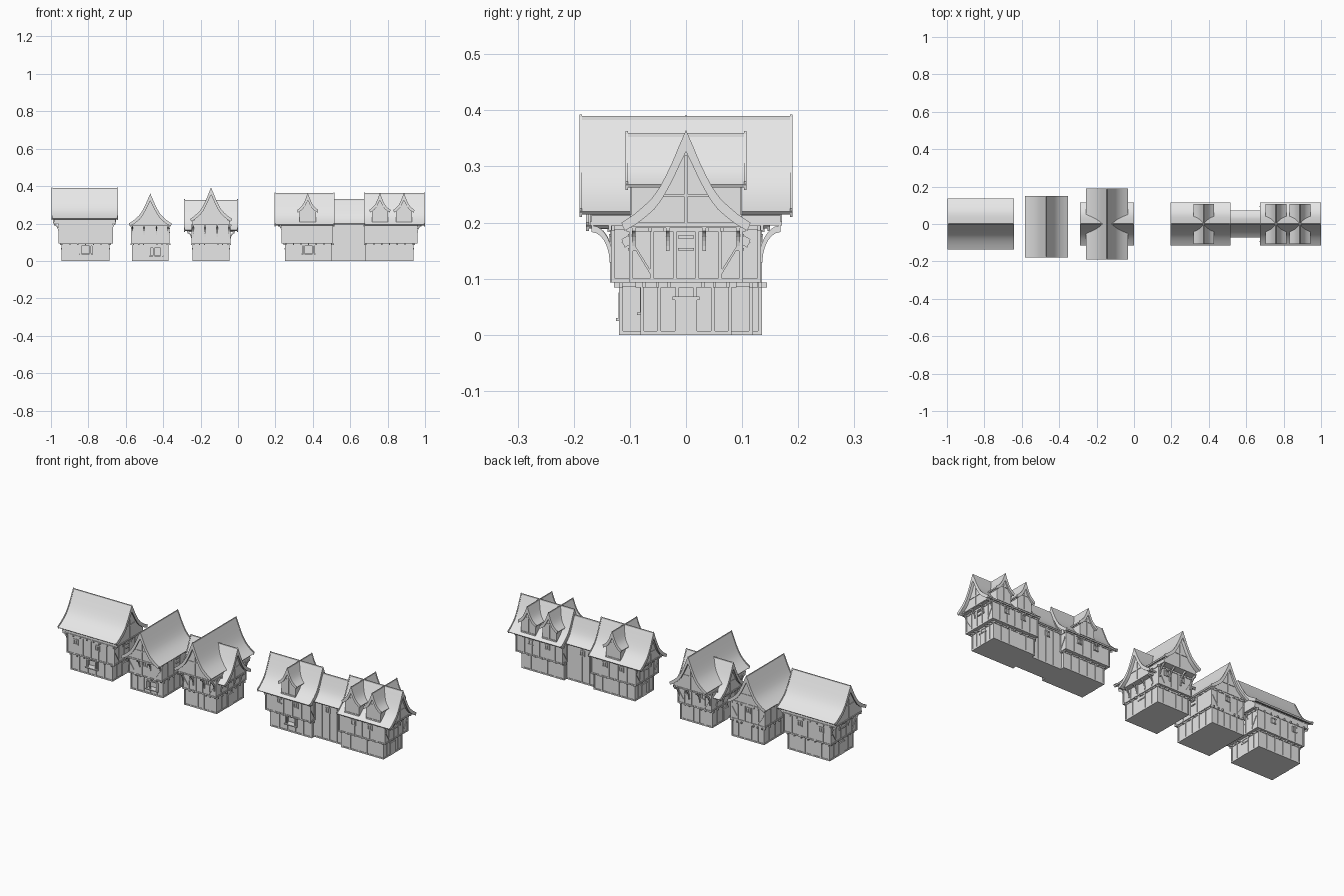
import bpy, bmesh, math

if "Cube" in bpy.data.objects:
    bpy.data.objects.remove(bpy.data.objects["Cube"], do_unlink=True)

plaster = bpy.data.materials.new("pale_grey")
plaster.use_nodes = True
plaster.diffuse_color = (0.8, 0.8, 0.8, 1)
plaster.node_tree.nodes["Principled BSDF"].inputs["Base Color"].default_value = (0.8, 0.8, 0.8, 1)

# Flared half profile of every roof: share of half width, share of height
FLARE = [(0, 1), (.1, .84), (.22, .64), (.31, .51), (.4, .39), (.52, .27), (.65, .18), (.82, .08), (1, 0)]


def finish(name, bm, smooth=False):
    bmesh.ops.recalc_face_normals(bm, faces=bm.faces)
    mesh = bpy.data.meshes.new(name)
    bm.to_mesh(mesh)
    bm.free()
    ob = bpy.data.objects.new(name, mesh)
    bpy.context.collection.objects.link(ob)
    mesh.materials.append(plaster)
    if smooth:
        bpy.ops.object.select_all(action="DESELECT")
        ob.select_set(True)
        bpy.context.view_layer.objects.active = ob
        bpy.ops.object.shade_smooth_by_angle(angle=math.radians(30))
    return ob


class Place:
    """Local frame: u runs along the ridge, v across it."""

    def __init__(self, axis, centre):
        self.axis, self.c = axis, centre

    def at(self, u, v, z):
        return (u, self.c + v, z) if self.axis == "x" else (self.c + v, u, z)

    def prism(self, bm, pts, u0, u1):
        a, b = [[bm.verts.new(self.at(u, v, z)) for v, z in pts] for u in (u0, u1)]
        bm.faces.new(a)
        bm.faces.new(b[::-1])
        for i in range(len(pts)):
            j = (i + 1) % len(pts)
            bm.faces.new((a[i], a[j], b[j], b[i]))

    def box(self, bm, u0, u1, v0, v1, z0, z1):
        self.prism(bm, [(v0, z0), (v1, z0), (v1, z1), (v0, z1)], u0, u1)


WORLD = Place("x", 0)


def mirrored(half):
    return [(-v, z) for v, z in half[::-1]] + [p for p in half if p[0] > 0]


def roof(name, pl, u0, u1, half, eave, top):
    # Curved shell, with raised barge boards at both ends and a ridge beam
    def shell(bm, a, b, lift, depth):
        outer = mirrored([(w * half, eave + h * (top - eave) + lift) for w, h in FLARE])
        inner = mirrored([(w * half * .95, eave + h * (top - eave) - depth * (.4 + h)) for w, h in FLARE])
        pl.prism(bm, outer + inner[::-1], a, b)
    bm = bmesh.new()
    shell(bm, u0, u1, 0, .014)
    finish(name + "_roof", bm, True)
    bm = bmesh.new()
    for a in (u0, u1 - .005):
        shell(bm, a, a + .005, .005, .024)
    pl.box(bm, u0, u1, -.002, .002, top - .012, top + .002)
    finish(name + "_barge_boards", bm, True)


def attic(name, pl, u0, u1, wall, base, half, eave, top):
    # Gable block under the roof, clipped to the wall width
    pts = [(w * half * .95, eave + h * (top - eave) - .012) for w, h in FLARE]
    kept = []
    for (v0, z0), (v1, z1) in zip(pts, pts[1:]):
        kept.append((v0, z0))
        if v1 >= wall:
            kept.append((wall, z0 + (z1 - z0) * (wall - v0) / (v1 - v0)))
            break
    bm = bmesh.new()
    pl.prism(bm, mirrored(kept + [(wall, base)]), u0, u1)
    # King post, base beam and collar on each gable
    for u in (u0, u1):
        pl.box(bm, u - .003, u + .003, -.003, .003, base, top - .04)
        pl.box(bm, u - .003, u + .003, -wall, wall, base, base + .007)
        zc = eave + .39 * (top - eave)
        pl.box(bm, u - .003, u + .003, -half * .36, half * .36, zc - .014, zc - .008)
    finish(name + "_gable", bm)


def storey(name, pl, u0, u1, half, z0, z1, brace, v_mid=0):
    bm = bmesh.new()
    pl.box(bm, u0, u1, -half, half, z0, z1)
    wall = finish(name + "_walls", bm)
    # Timber frame: rails, posts, studs and corner braces
    bm = bmesh.new()
    d, w = .003, .0035
    for z in (z0, z1 - .007):
        for u in (u0, u1):
            pl.box(bm, u - d, u + d, -half - d, half + d, z, z + .007)
        for s in (-half, half):
            pl.box(bm, u0 - d, u1 + d, s - d, s + d, z, z + .007)
    n = max(3, round((u1 - u0) / .05))
    for i in range(n + 1):
        u = u0 + (u1 - u0) * i / n
        for s in (-half, half):
            pl.box(bm, u - w, u + w, s - d, s + d, z0, z1)
    for u in (u0, u1):
        for f in (-1, -.62, -.2, .2, .62, 1):
            pl.box(bm, u - d, u + d, f * half - w, f * half + w, z0, z1)
        if brace:
            for s in (-1, 1):
                a, b = s * half * .95, s * half * .62
                pl.prism(bm, [(a, z1 - .03), (a, z1 - .037), (b, z0 + .01), (b, z0 + .018)], u - d, u + d)
    finish(name + "_timber", bm)
    return wall


def joists(name, pl, u0, u1, half, z, out):
    # Beam ends poking out beneath an overhanging floor
    bm = bmesh.new()
    n = max(3, round((u1 - u0) / .04))
    for i in range(n + 1):
        u = u0 + (u1 - u0) * i / n
        pl.box(bm, u - .003, u + .003, -half - out, half + out, z - .009, z)
    for f in (-.95, -.65, -.38, .38, .65, .95):
        pl.box(bm, u0 - out, u1 + out, f * half - .003, f * half + .003, z - .009, z)
    finish(name, bm)


def brackets(name, pl, u_wall, u_out, half, z):
    # Curved braces carrying the overhanging gable
    bm = bmesh.new()
    side = Place("y" if pl.axis == "x" else "x", 0)
    reach, drop = u_out - u_wall, max(.03, abs(u_out - u_wall) * 1.7)
    arcs = []
    for k in (1, .84):
        ring = [i * math.pi / 12 for i in range(7)]
        arcs.append([(u_wall + reach * (1 - k * math.cos(a)), z - drop * (1 - k * math.sin(a)) - .16 * drop * (1 - k))
                     for a in ring])
    for v in (-half * .95, -half * .33, half * .33, half * .95):
        side.prism(bm, arcs[0] + arcs[1][::-1], pl.c + v - .003, pl.c + v + .003)
    finish(name + "_brackets", bm)


def house(name, axis, c, low, low_half, up, up_half, gable, ends, roof_half, base, eave, top, floor=.093):
    pl = Place(axis, c)
    ground = storey(name + "_ground", pl, *low, low_half, 0, floor, False)
    storey(name + "_upper", pl, *up, up_half, floor, base, True)
    joists(name + "_floor_joists", pl, *low, low_half, floor, .012)
    joists(name + "_attic_joists", pl, *up, up_half, base, .008)
    attic(name, pl, *gable, up_half, base, roof_half, eave, top)
    roof(name, pl, *ends, roof_half, eave, top)
    for a, b in zip(up, gable):
        if abs(a - b) > .012:
            brackets(name + ("_low" if b < a else "_high"), pl, a, b, up_half, base)
    return ground


def stall(name, wall, x, y, z):
    # Recessed ground floor opening with a frame and a counter
    bm = bmesh.new()
    WORLD.box(bm, x - .033, x + .033, y - .02, y + .025, z, z + .04)
    cutter = finish(name + "_cutter", bm)
    cutter.hide_render = True
    cutter.hide_viewport = True
    cutter.display_type = "WIRE"
    mod = wall.modifiers.new("opening", "BOOLEAN")
    mod.object, mod.solver = cutter, "EXACT"
    bm = bmesh.new()
    for s in (-1, 1):
        WORLD.box(bm, x + s * .035 - .003, x + s * .035 + .003, y - .004, y + .004, z - .003, z + .043)
    WORLD.box(bm, x - .038, x + .038, y - .009, y + .004, z - .005, z)
    WORLD.box(bm, x - .038, x + .038, y - .004, y + .004, z + .04, z + .045)
    finish(name + "_frame", bm)


# The row of houses
west = house("west_house", "x", 0, (-.94, -.69), .1, (-.955, -.672), .112,
             (-.985, -.655), (-.998, -.642), .137, .2, .228, .388)
narrow = house("narrow_house", "y", -.469, (-.116, .132), .095, (-.132, .132), .1,
               (-.162, .136), (-.178, .15), .115, .192, .195, .355)
corner = house("corner_house", "y", -.144, (-.116, .116), .095, (-.13, .13), .1,
               (-.168, .168), (-.19, .19), .112, .195, .22, .388)
middle = house("market_house", "x", 0, (.255, .5), .078, (.237, .505), .098,
               (.213, .505), (.195, .515), .115, .193, .195, .36)
east = house("east_house", "x", 0, (.685, .935), .078, (.68, .957), .098,
             (.685, .982), (.675, 1), .115, .193, .195, .36)

# Cross gable of the corner house
cross = Place("x", 0)
attic("cross_wing", cross, -.27, -.018, .09, .155, .115, .165, .325)
roof("cross_wing", cross, -.288, 0, .115, .165, .325)
brackets("cross_wing_low", cross, -.244, -.27, .09, .155)
brackets("cross_wing_high", cross, -.044, -.018, .09, .155)

# Lower house joining the two eastern ones
link = Place("x", 0)
storey("link_house", link, .5, .685, .056, 0, .2, False)
attic("link_house", link, .5, .685, .056, .19, .072, .2, .33)
roof("link_house", link, .508, .682, .072, .2, .33)

# Dormers running through both roof slopes
for i, x in enumerate((.373, .759, .887)):
    pl, name = Place("y", x), f"dormer_{i + 1}"
    attic(name, pl, -.097, .097, .043, .207, .056, .268, .358)
    roof(name, pl, -.108, .108, .056, .268, .358)

stall("west_stall", west, -.813, -.1, .04)
stall("narrow_stall", narrow, -.437, -.116, .03)
stall("market_stall", middle, .377, -.078, .04)

# Small windows on the upper floors, front and back
bm = bmesh.new()
rows = [(.112, (-.9, -.77)), (.132, (-.47,)), (.13, (-.19, -.09)),
        (.098, (.32, .42, .77, .87)), (.056, (.585,))]
for y, xs in rows:
    for x in xs:
        for s in (-1, 1):
            for dz in (0, .025):
                WORLD.box(bm, x - .014, x + .014, s * y - .005, s * y + .005, .15 + dz, .155 + dz)
            for dx in (-.012, 0, .012):
                WORLD.box(bm, x + dx - .0015, x + dx + .0015, s * y - .004, s * y + .004, .15, .18)
# Windows on the gable ends
for x in (-.955, -.672, -.567, -.369, -.244, -.044, .237, .957):
    for dz in (0, .022):
        WORLD.box(bm, x - .005, x + .005, -.014, .014, .15 + dz, .155 + dz)
finish("small_windows", bm)

# Doors at the house ends
bm = bmesh.new()
for x in (-.94, -.69, -.239, -.049, .255, .935):
    WORLD.box(bm, x - .004, x + .004, -.02, .02, 0, .062)
    WORLD.box(bm, x - .006, x + .006, -.024, .024, .062, .068)
finish("doors", bm)
